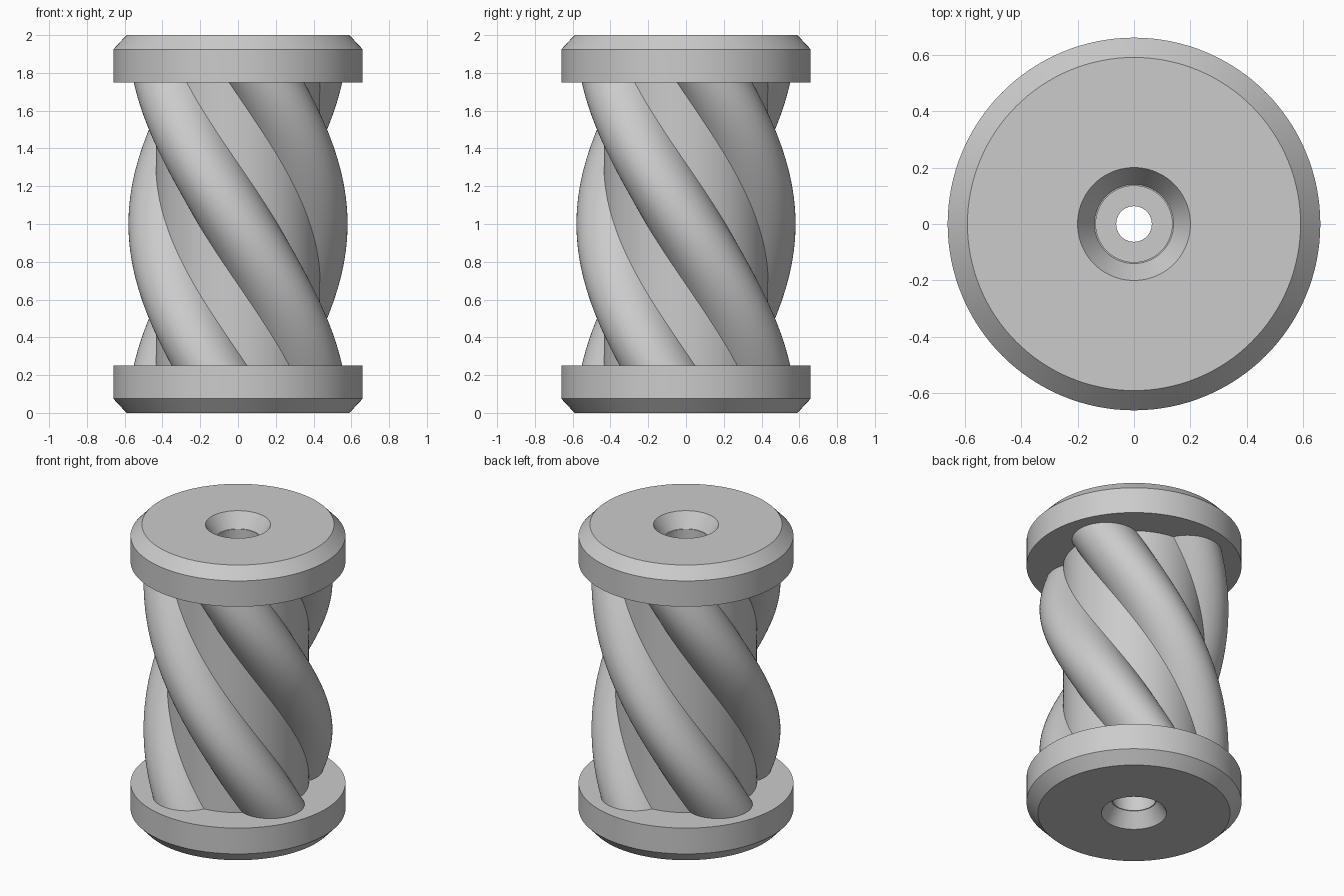
import bpy, bmesh
from math import sin, cos, pi, acos, radians
from mathutils import Vector, Matrix

cube = bpy.data.objects.get("Cube")
if cube:
    bpy.data.objects.remove(cube, do_unlink=True)

grey = bpy.data.materials.new("plain grey")
grey.use_nodes = True
colour = (0.6, 0.6, 0.6, 1)
grey.diffuse_color = colour
grey.node_tree.nodes["Principled BSDF"].inputs["Base Color"].default_value = colour


def finish(bm, name):
    """Turn a bmesh into a smooth object with crisp edges."""
    bmesh.ops.recalc_face_normals(bm, faces=bm.faces)
    mesh = bpy.data.meshes.new(name)
    bm.to_mesh(mesh)
    bm.free()
    mesh.materials.append(grey)
    obj = bpy.data.objects.new(name, mesh)
    bpy.context.collection.objects.link(obj)
    bpy.ops.object.select_all(action='DESELECT')
    obj.select_set(True)
    bpy.context.view_layer.objects.active = obj
    bpy.ops.object.shade_smooth_by_angle(angle=radians(25))
    return obj


def bridge(bm, a, b):
    """Join two closed loops of vertices with quads."""
    n = len(a)
    for i in range(n):
        j = (i + 1) % n
        bm.faces.new((a[i], a[j], b[j], b[i]))


# Cross-section: a round core with four round ridges
CORE, RIDGE, OFFSET, BORE = 0.435, 0.21, 0.37, 0.063
ridge_half = acos((CORE**2 - OFFSET**2 - RIDGE**2) / (2 * OFFSET * RIDGE))
core_half = acos((CORE**2 + OFFSET**2 - RIDGE**2) / (2 * OFFSET * CORE))
section = []
for k in range(4):
    turn = Matrix.Rotation(k * pi / 2, 3, 'Z')
    for i in range(29):
        t = ridge_half * (i / 14 - 1)
        section.append(turn @ Vector((OFFSET + RIDGE * cos(t), RIDGE * sin(t), 0)))
    for i in range(1, 8):
        t = core_half + (pi / 2 - 2 * core_half) * i / 8
        section.append(turn @ Vector((CORE * cos(t), CORE * sin(t), 0)))

# Twisted body with a bore through it: a quarter turn per unit of height
Z0, Z1, ROWS = 0.25, 1.75, 72
bm = bmesh.new()
outer, inner = [], []
for r in range(ROWS + 1):
    z = Z0 + (Z1 - Z0) * r / ROWS
    twist = Matrix.Rotation((1 - z) * pi / 2, 3, 'Z')
    lift = Vector((0, 0, z))
    outer.append([bm.verts.new(twist @ p + lift) for p in section])
    if r in (0, ROWS):
        inner.append([bm.verts.new(p.normalized() * BORE + lift) for p in section])
for a, b in zip(outer, outer[1:]):
    bridge(bm, a, b)
bridge(bm, outer[0], inner[0])
bridge(bm, outer[-1], inner[1])
bridge(bm, inner[0], inner[1])
finish(bm, "twisted_body")

# End flanges: bevelled discs with a countersunk hole, as (radius, depth)
PROFILE = [(0.135, 0.25), (0.135, 0.095), (0.14, 0.095), (0.2, 0),
           (0.59, 0), (0.66, 0.075), (0.66, 0.25)]
SIDES = 128
for name, top in (("bottom_flange", False), ("top_flange", True)):
    bm = bmesh.new()
    rings = []
    for radius, depth in PROFILE:
        z = 2 - depth if top else depth
        rings.append([bm.verts.new((radius * cos(2 * pi * i / SIDES),
                                    radius * sin(2 * pi * i / SIDES), z))
                      for i in range(SIDES)])
    for a, b in zip(rings, rings[1:] + rings[:1]):
        bridge(bm, a, b)
    finish(bm, name)
